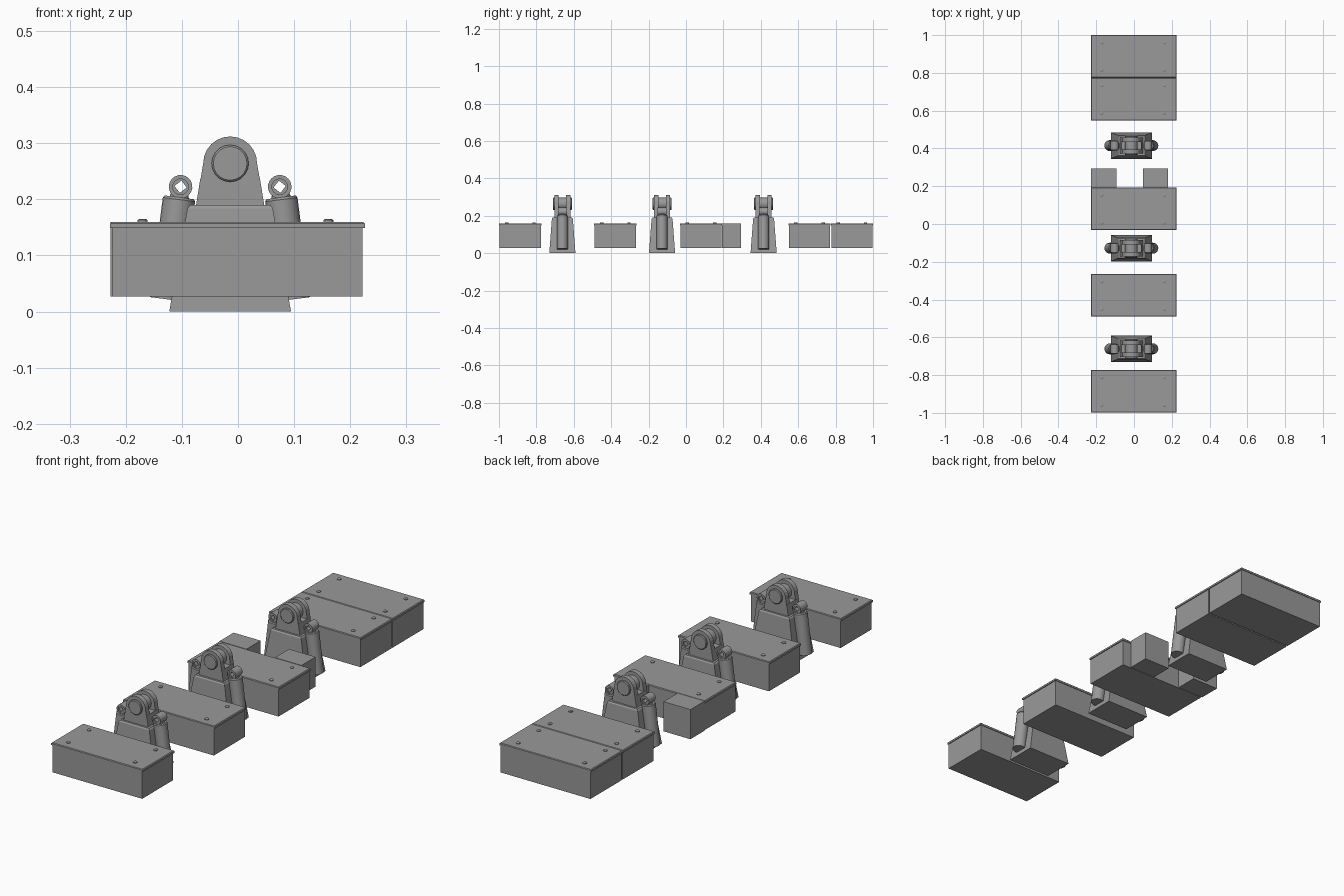
import bpy, bmesh, math
from mathutils import Matrix, Vector

cube = bpy.data.objects.get("Cube")
if cube:
    bpy.data.objects.remove(cube, do_unlink=True)

grey = bpy.data.materials.new("plain grey")
grey.use_nodes = True
colour = (0.32, 0.32, 0.32, 1)
grey.diffuse_color = colour
grey.node_tree.nodes["Principled BSDF"].inputs["Base Color"].default_value = colour


def rect(hx, hy, z):
    return [(-hx, -hy, z), (hx, -hy, z), (hx, hy, z), (-hx, hy, z)]


def circle(r, z, n=20):
    return [(r * math.cos(math.tau * i / n), r * math.sin(math.tau * i / n), z) for i in range(n)]


def diamond(r, z, n=20):
    pts = []
    for x, y, _ in circle(1, 0, n):
        k = r / (abs(x) + abs(y))
        pts.append((x * k, y * k, z))
    return pts


def loft(name, rings, matrix, closed=False, smooth=False):
    """Skin a stack of matching outlines; cap the ends, or join last to first."""
    bm = bmesh.new()
    loops = [[bm.verts.new(p) for p in ring] for ring in rings]
    n = len(loops[0])
    pairs = list(zip(loops, loops[1:]))
    if closed:
        pairs.append((loops[-1], loops[0]))
    else:
        bm.faces.new(loops[0])
        bm.faces.new(loops[-1])
    for a, b in pairs:
        for i in range(n):
            j = (i + 1) % n
            bm.faces.new((a[i], a[j], b[j], b[i]))
    bmesh.ops.recalc_face_normals(bm, faces=bm.faces)
    mesh = bpy.data.meshes.new(name)
    bm.to_mesh(mesh)
    bm.free()
    mesh.materials.append(grey)
    obj = bpy.data.objects.new(name, mesh)
    bpy.context.collection.objects.link(obj)
    obj.matrix_world = matrix
    if smooth:
        bpy.ops.object.select_all(action='DESELECT')
        obj.select_set(True)
        bpy.context.view_layer.objects.active = obj
        bpy.ops.object.shade_smooth_by_angle(angle=math.radians(30))
    return obj


def at(x, y, z=0):
    return Matrix.Translation(Vector((x, y, z)))


# Turns a z-stacked outline so that it stacks along y, with its own y pointing up
UPRIGHT = Matrix.Rotation(math.radians(90), 4, 'X')


def lidded_box(y):
    loft("box_body", [rect(0.223, 0.11, 0.027), rect(0.223, 0.11, 0.15)], at(-0.001, y))
    loft("box_lid", [rect(0.227, 0.113, 0.149), rect(0.227, 0.113, 0.157),
                     rect(0.224, 0.11, 0.16)], at(-0.001, y))
    for x in (-0.17, 0.161):
        for dy in (-0.073, 0.073):
            loft("lid_bolt", [circle(0.009, 0.158, 12), circle(0.009, 0.163, 12),
                              circle(0.006, 0.165, 12)], at(x, y + dy))


def lug_outline(z, r=0.048, n=12):
    """Tapered plate with a rounded head centred on the pin."""
    arc = [(r * math.cos(math.pi * i / n), r * math.sin(math.pi * i / n), z)
           for i in range(n + 1)]
    return arc + [(-0.061, -0.076, z), (0.061, -0.076, z)]


def piston(where, side):
    lean = Matrix.Rotation(math.radians(-7.3 * side), 4, 'Y')
    m = where @ at(0.114 * side, 0, 0.022) @ lean
    loft("piston_cylinder", [circle(0.029, 0), circle(0.029, 0.179), circle(0.026, 0.183)],
         m, smooth=True)
    loft("piston_neck", [circle(0.018, 0.18), circle(0.016, 0.188)], m, smooth=True)
    # Eye at the rod end, with a recessed square hole
    eye = [circle(0.021, -0.024), circle(0.021, 0.024), circle(0.014, 0.024),
           circle(0.014, 0.021), diamond(0.011, 0.021), diamond(0.011, -0.021),
           circle(0.014, -0.021), circle(0.014, -0.024)]
    loft("piston_eye", eye, m @ at(0, 0, 0.202) @ UPRIGHT, closed=True, smooth=True)


def hinge_stand(y):
    where = at(-0.014, y)
    loft("stand_base", [rect(0.1085, 0.07, 0), rect(0.076, 0.056, 0.184),
                        rect(0.071, 0.052, 0.19)], where)
    loft("stand_neck", [rect(0.061, 0.042, 0.188), rect(0.053, 0.042, 0.238)], where)
    head = where @ at(0, 0, 0.264) @ UPRIGHT
    for a, b in ((-0.043, -0.02), (0.02, 0.043)):
        loft("hinge_lug", [lug_outline(a), lug_outline(b)], head)
    loft("hinge_pin", [circle(0.03, -0.051), circle(0.033, -0.048), circle(0.033, 0.048),
                       circle(0.03, 0.051)], head, smooth=True)
    for side in (-1, 1):
        piston(where, side)


for y in (-0.886, -0.378, 0.08, 0.66, 0.887):
    lidded_box(y)

for y in (-0.661, -0.128, 0.415):
    hinge_stand(y)

# Pair of plain blocks behind the middle box
for x, hx in ((-0.16, 0.067), (0.114, 0.066)):
    loft("small_block", [rect(hx, 0.05, 0.027), rect(hx, 0.05, 0.16)], at(x, 0.243))
